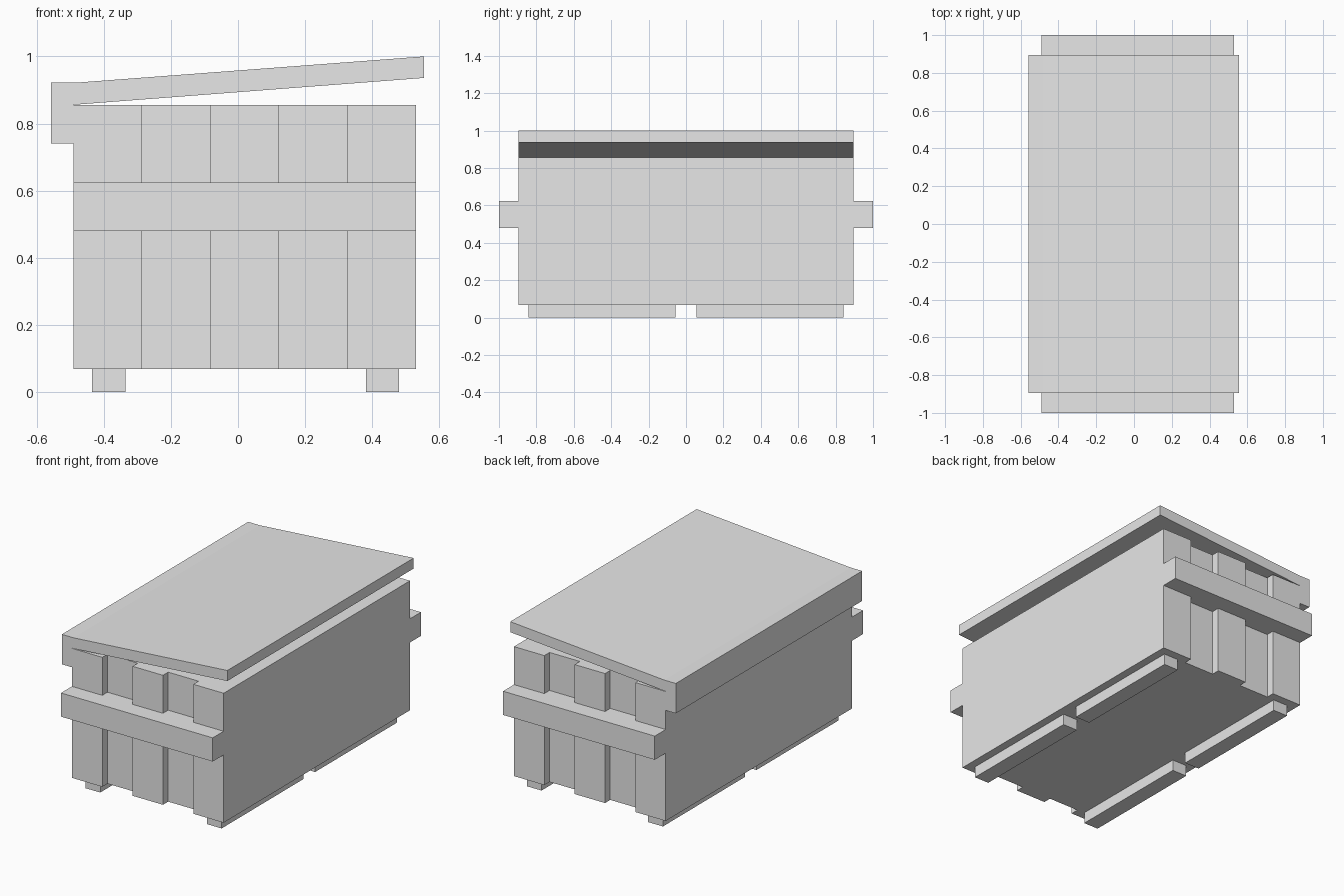
import bpy
from mathutils import Vector

cube = bpy.data.objects.get("Cube")
if cube:
    bpy.data.objects.remove(cube, do_unlink=True)

grey = bpy.data.materials.new("light grey")
grey.use_nodes = True
grey.diffuse_color = (0.8, 0.8, 0.8, 1)
grey.node_tree.nodes["Principled BSDF"].inputs["Base Color"].default_value = (0.8, 0.8, 0.8, 1)


def prism(name, outline, offset):
    """Extrude a closed 3D outline along an offset vector."""
    n = len(outline)
    base = [Vector(p) for p in outline]
    verts = base + [p + Vector(offset) for p in base]
    faces = [tuple(reversed(range(n))), tuple(range(n, 2 * n))]
    faces += [(i, (i + 1) % n, n + (i + 1) % n, n + i) for i in range(n)]
    mesh = bpy.data.meshes.new(name)
    mesh.from_pydata(verts, [], faces)
    mesh.materials.append(grey)
    obj = bpy.data.objects.new(name, mesh)
    bpy.context.collection.objects.link(obj)
    return obj


def box(name, x0, x1, y0, y1, z0, z1):
    outline = [(x0, y0, z0), (x1, y0, z0), (x1, y1, z0), (x0, y1, z0)]
    return prism(name, outline, (0, 0, z1 - z0))


LEFT, RIGHT, END, RECESS = -0.49, 0.53, 0.895, 0.845
BOTTOM, TOP = 0.068, 0.855

# Bin body: five columns, alternately raised and recessed on both ends
step = (RIGHT - LEFT) / 5
front = []
for i in range(5):
    y = -END if i % 2 == 0 else -RECESS
    front += [(LEFT + i * step, y, BOTTOM), (LEFT + (i + 1) * step, y, BOTTOM)]
back = [(x, -y, z) for x, y, z in reversed(front)]
prism("bin_body", front + back, (0, 0, TOP - BOTTOM))

# Lifting bars across both ends
box("front_lifting_bar", LEFT, RIGHT, -1, -RECESS, 0.48, 0.624)
box("back_lifting_bar", LEFT, RIGHT, RECESS, 1, 0.48, 0.624)

# Sloping lid with a lip hanging down the low side
profile = [(-0.558, 0.74), (LEFT, 0.74), (LEFT, 0.857), (-0.475, 0.857),
           (0.555, 0.936), (0.555, 1.0), (-0.48, 0.922), (-0.558, 0.922)]
prism("sloping_lid", [(x, -END, z) for x, z in profile], (0, 2 * END, 0)).data.flip_normals()

# Ground skids in two rows
for side, x in (("right", -0.435), ("left", 0.381)):
    for end, y in (("front", -0.843), ("back", 0.055)):
        box(f"{end}_{side}_skid", x, x + 0.099, y, y + 0.788, 0, BOTTOM)
